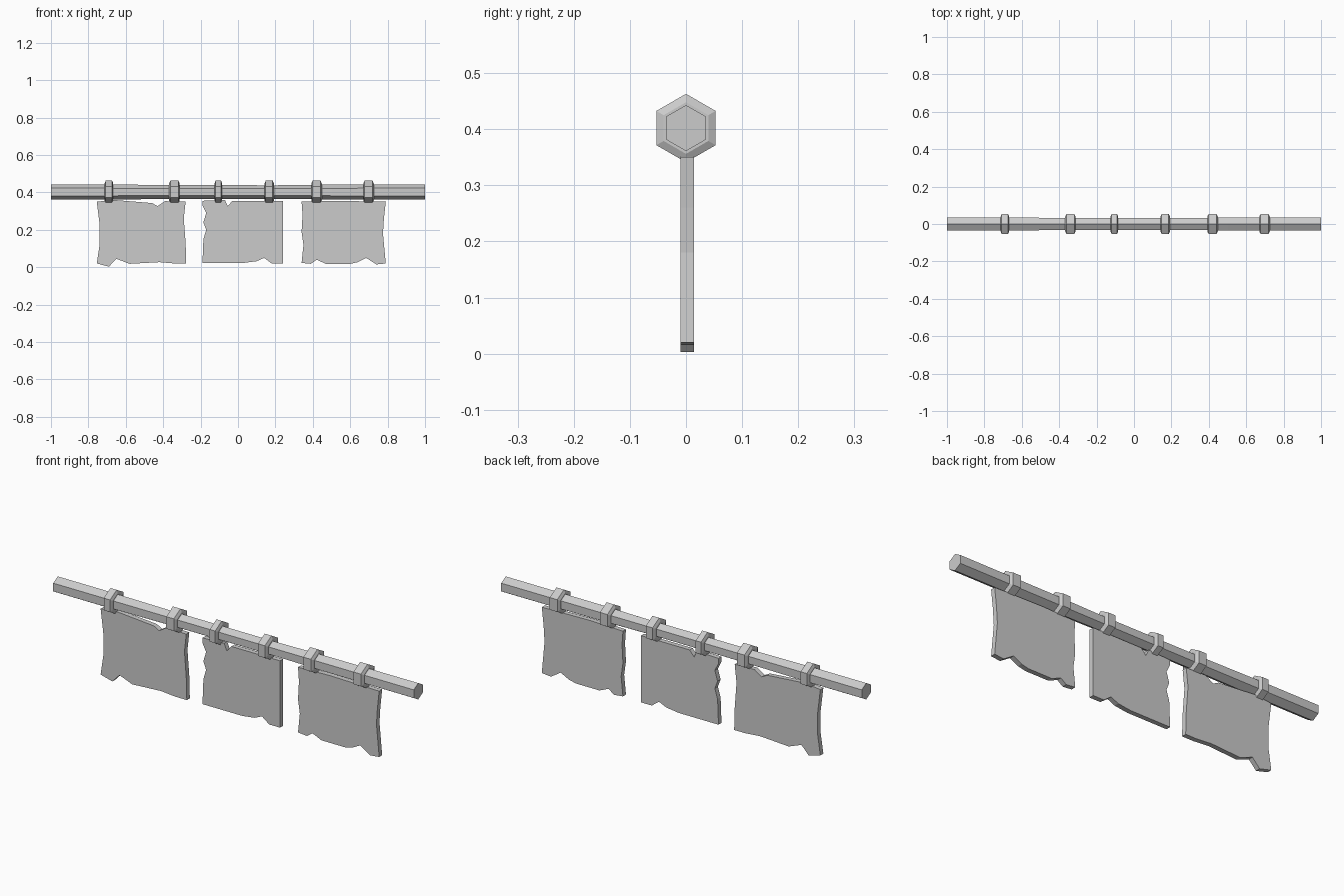
import bpy, bmesh
from math import cos, sin, pi

if "Cube" in bpy.data.objects:
    bpy.data.objects.remove(bpy.data.objects["Cube"])

grey = bpy.data.materials.new("plain grey")
grey.use_nodes = True
grey.diffuse_color = (0.6, 0.6, 0.6, 1)
grey.node_tree.nodes["Principled BSDF"].inputs["Base Color"].default_value = grey.diffuse_color

AXIS_Z = 0.402


def finish(name, bm):
    bmesh.ops.recalc_face_normals(bm, faces=bm.faces)
    mesh = bpy.data.meshes.new(name)
    bm.to_mesh(mesh)
    bm.free()
    mesh.materials.append(grey)
    obj = bpy.data.objects.new(name, mesh)
    bpy.context.collection.objects.link(obj)


def hex_loft(name, stations):
    """Six-sided solid along x through (x, radius) stations, points up and down."""
    bm = bmesh.new()
    loops = [[bm.verts.new((x, r * sin(k * pi / 3), AXIS_Z + r * cos(k * pi / 3)))
              for k in range(6)] for x, r in stations]
    for a, b in zip(loops, loops[1:]):
        for k in range(6):
            n = (k + 1) % 6
            bm.faces.new((a[k], a[n], b[n], b[k]))
    bm.faces.new(loops[0])
    bm.faces.new(loops[-1])
    finish(name, bm)


def cloth(name, outline):
    """Thick ragged sheet from an (x, z) outline in hundredths."""
    bm = bmesh.new()
    face = bm.faces.new([bm.verts.new((x / 100, -0.01, z / 100)) for x, z in outline])
    side = bmesh.ops.extrude_face_region(bm, geom=[face])["geom"]
    for v in side:
        if isinstance(v, bmesh.types.BMVert):
            v.co.y = 0.014
    finish(name, bm)


# Pole, slightly thinner in the middle
hex_loft("pole", [(-1, 0.041), (-0.75, 0.041), (-0.35, 0.037),
                  (0.2, 0.036), (0.5, 0.04), (1, 0.041)])

# Rings with chamfered sides
rings = [(-0.69, 0.023), (-0.34, 0.028), (-0.105, 0.02),
         (0.167, 0.025), (0.42, 0.028), (0.698, 0.028)]
for i, (x, w) in enumerate(rings):
    hex_loft(f"ring_{i + 1}", [(x - w, 0.035), (x - w, 0.046), (x - w * 0.75, 0.061),
                               (x + w * 0.75, 0.061), (x + w, 0.046), (x + w, 0.035)])

# Hanging cloths with torn edges
cloth("right_cloth", [
    (-75.5, 35), (-67, 36), (-46, 34.3), (-43, 32.7), (-39, 35.3), (-28, 35),
    (-29, 26), (-28, 13), (-27.7, 2), (-34, 2), (-42, 2.7), (-58, 1.8),
    (-65, 4.5), (-69, 0.3), (-75.5, 2), (-74, 12), (-74, 23)])
cloth("middle_cloth", [
    (-19, 35.5), (-7, 36), (-5.5, 32.6), (-3, 35.5), (24, 35.5), (24, 2),
    (18, 2), (14, 5), (10, 3.2), (3, 2.3), (-19, 2.3), (-18.5, 15),
    (-17, 20), (-18.5, 24), (-17, 29), (-19, 33)])
cloth("left_cloth", [
    (34, 35), (52, 35.5), (79, 35), (78, 26), (77.5, 18), (79, 2),
    (74, 1.5), (68.5, 5), (64, 2.7), (60, 1.8), (47, 1.8), (42, 4),
    (39, 1.8), (34, 2.3), (35, 12), (34, 19), (34.5, 28)])
